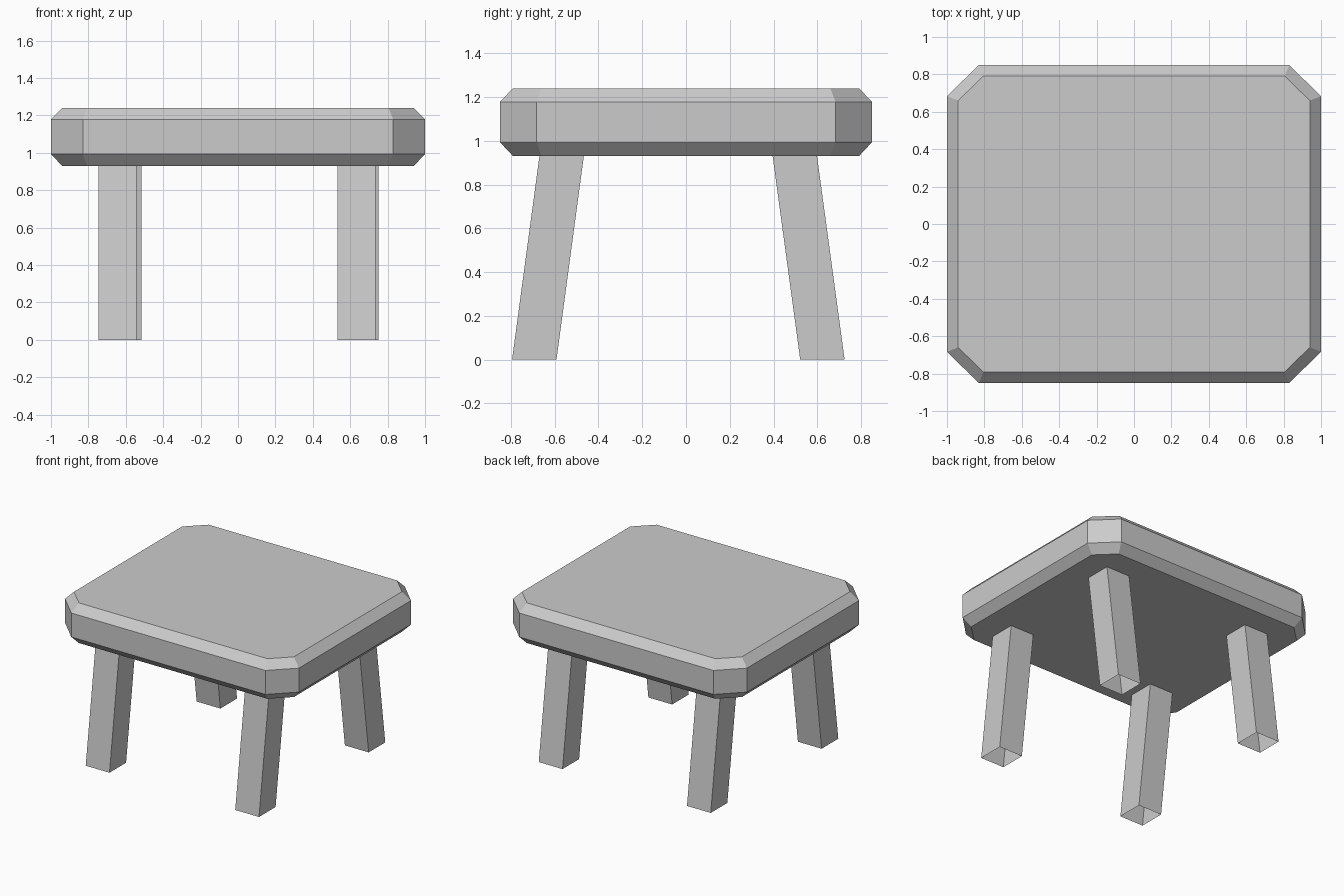
import bpy

if "Cube" in bpy.data.objects:
    bpy.data.objects.remove(bpy.data.objects["Cube"])


def make_object(name, rings, caps):
    """Skin a stack of matching rings, optionally closing both ends."""
    n = len(rings[0])
    verts = [v for ring in rings for v in ring]
    faces = [(r * n + i, r * n + (i + 1) % n, (r + 1) * n + (i + 1) % n, (r + 1) * n + i)
             for r in range(len(rings) - 1) for i in range(n)]
    if caps:
        faces.append(tuple(reversed(range(n))))
        faces.append(tuple(range(len(verts) - n, len(verts))))
    mesh = bpy.data.meshes.new(name)
    mesh.from_pydata(verts, [], faces)
    obj = bpy.data.objects.new(name, mesh)
    bpy.context.collection.objects.link(obj)
    return obj


def octagon(hx, hy, cx, cy, z):
    """Rectangle of half size hx, hy whose corners are cut off at cx, cy."""
    return [(cx, -hy, z), (hx, -cy, z), (hx, cy, z), (cx, hy, z),
            (-cx, hy, z), (-hx, cy, z), (-hx, -cy, z), (-cx, -hy, z)]


def square(x, y, z, size=0.203):
    """Horizontal leg section with its lowest corner at x, y."""
    return [(x, y, z), (x + size, y, z), (x + size, y + size, z), (x, y + size, z)]


# Seat: octagonal slab with chamfered upper and lower rims
outer = (1.0, 0.85, 0.83, 0.683)
inner = (0.94, 0.791, 0.805, 0.66)
make_object("seat", [octagon(*inner, 0.93), octagon(*outer, 0.993),
                     octagon(*outer, 1.178), octagon(*inner, 1.24)], True)

# Legs: hollow, open-ended square tubes splayed to front and back
# name, x, y at the floor, y at the seat
legs = [("front_left_leg", -0.745, -0.795, -0.67),
        ("front_right_leg", 0.533, -0.795, -0.67),
        ("back_left_leg", -0.719, 0.522, 0.396),
        ("back_right_leg", 0.548, 0.522, 0.396)]
for name, x, y_floor, y_seat in legs:
    make_object(name, [square(x, y_floor, 0.0), square(x, y_seat, 0.93)], False)
